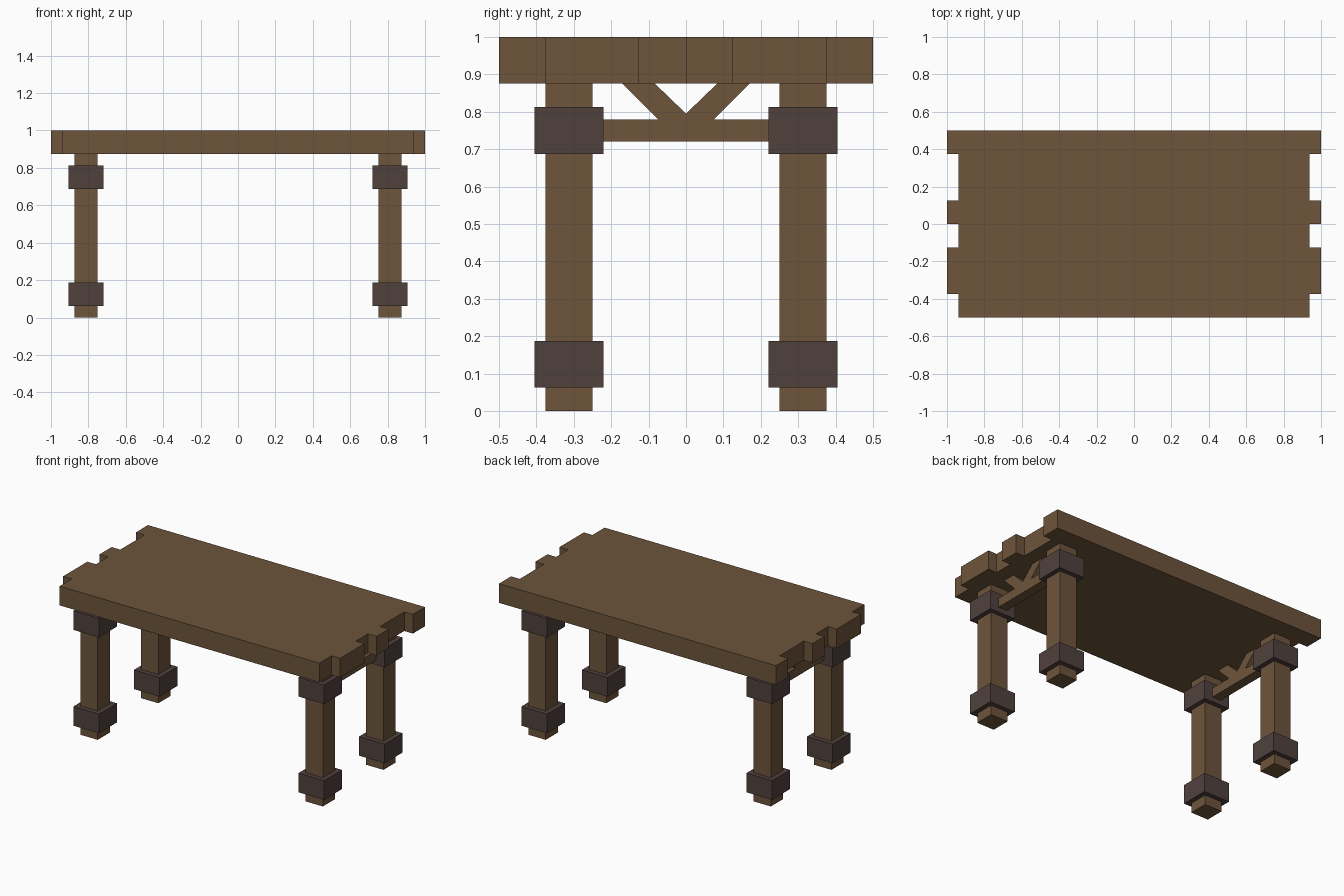
import bpy
import bmesh

cube = bpy.data.objects.get("Cube")
if cube:
    bpy.data.objects.remove(cube, do_unlink=True)


def make_material(name, rgb):
    mat = bpy.data.materials.new(name)
    mat.use_nodes = True
    mat.diffuse_color = (*rgb, 1)
    bsdf = next(n for n in mat.node_tree.nodes if n.type == 'BSDF_PRINCIPLED')
    bsdf.inputs["Base Color"].default_value = (*rgb, 1)
    return mat


wood = make_material("brown wood", (0.153, 0.089, 0.043))
iron = make_material("dark iron", (0.080, 0.053, 0.047))


def prism(name, points, offset, mat):
    """Extrude a closed 3D outline along offset."""
    bm = bmesh.new()
    face = bm.faces.new([bm.verts.new(p) for p in points])
    ext = bmesh.ops.extrude_face_region(bm, geom=[face])
    verts = [g for g in ext["geom"] if isinstance(g, bmesh.types.BMVert)]
    bmesh.ops.translate(bm, vec=offset, verts=verts)
    bmesh.ops.recalc_face_normals(bm, faces=bm.faces)
    mesh = bpy.data.meshes.new(name)
    bm.to_mesh(mesh)
    bm.free()
    mesh.materials.append(mat)
    obj = bpy.data.objects.new(name, mesh)
    bpy.context.collection.objects.link(obj)
    return obj


def box(name, center, size, mat):
    (x, y, z), (w, d, h) = center, [s / 2 for s in size]
    base = [(x - w, y - d, z - h), (x + w, y - d, z - h),
            (x + w, y + d, z - h), (x - w, y + d, z - h)]
    return prism(name, base, (0, 0, 2 * h), mat)


# Tabletop: right-hand plank ends step in and out, mirrored to the other end
LONG, SHORT = 1.0, 0.9375
plank_ends = [(-0.5, -0.375, SHORT), (-0.375, -0.125, LONG), (-0.125, 0, SHORT),
              (0, 0.125, LONG), (0.125, 0.375, SHORT), (0.375, 0.5, LONG)]
edge = [(x, y) for y0, y1, x in plank_ends for y in (y0, y1)]
outline = edge + [(-x, y) for x, y in reversed(edge)]
outline = [(x, y) for x, y in outline]
prism("tabletop", [(x, y, 0.875) for x, y in outline], (0, 0, 0.125), wood)

# Legs with two iron cuffs each
LEG_X, LEG_Y = 0.8125, 0.3125
for sx, side in ((1, "left"), (-1, "right")):
    for sy, end in ((-1, "front"), (1, "back")):
        x, y = sx * LEG_X, sy * LEG_Y
        box(f"{end}_{side}_leg", (x, y, 0.4375), (0.125, 0.125, 0.875), wood)
        for z, level in ((0.125, "lower"), (0.75, "upper")):
            box(f"{end}_{side}_{level}_cuff", (x, y, z), (0.185, 0.185, 0.125), iron)

    # Crossbar between the legs, with a V-shaped brace up to the tabletop
    x = sx * LEG_X
    box(f"{side}_crossbar", (x, 0, 0.75), (0.0625, 0.5, 0.06), wood)
    brace = [(-0.17, 0.875), (-0.083, 0.875), (0, 0.795), (0.083, 0.875),
             (0.17, 0.875), (0.075, 0.78), (-0.075, 0.78)]
    prism(f"{side}_brace", [(x - 0.03125, y, z) for y, z in brace],
          (0.0625, 0, 0), wood)
